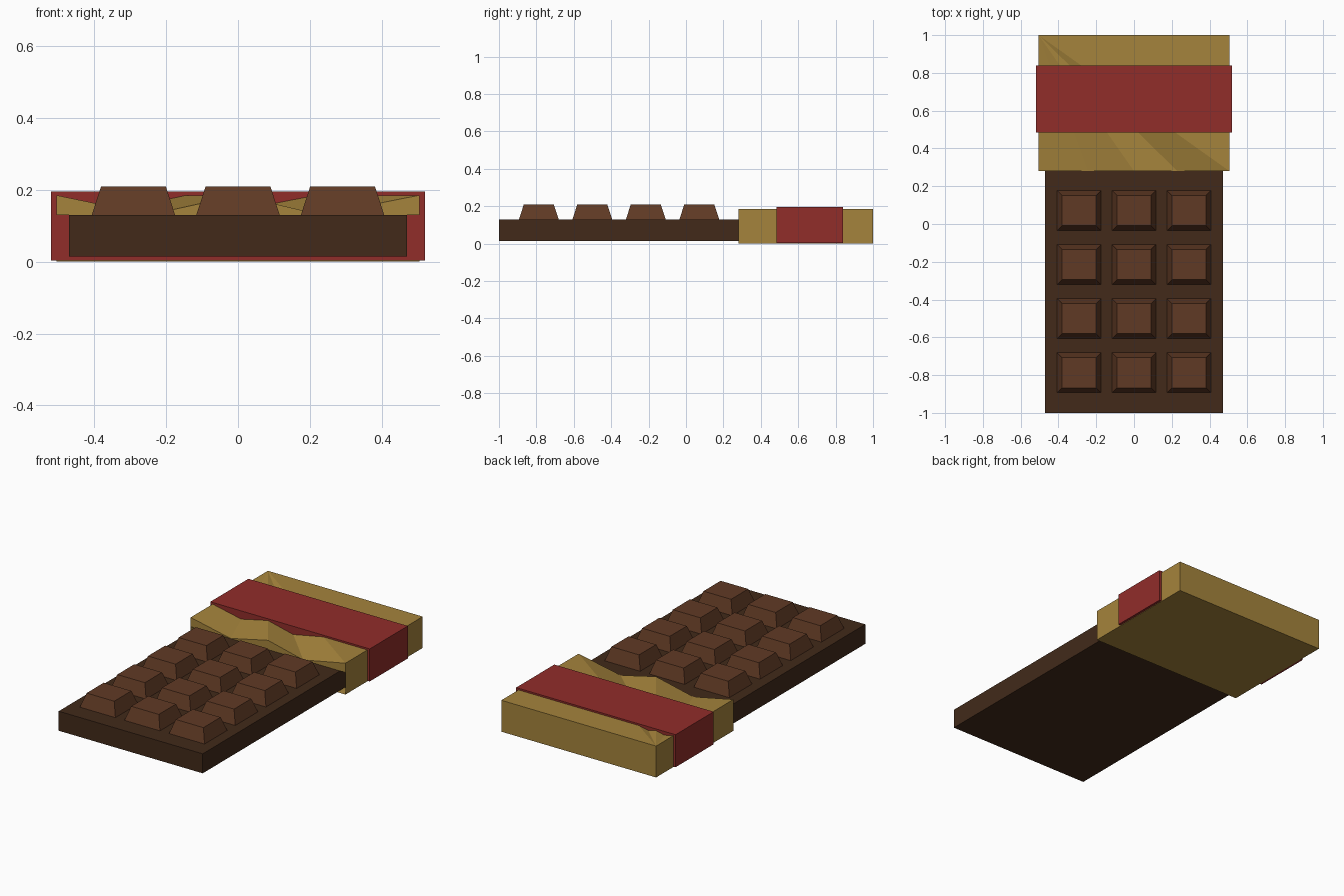
import bpy, bmesh

if "Cube" in bpy.data.objects:
    bpy.data.objects.remove(bpy.data.objects["Cube"])


def material(name, color):
    m = bpy.data.materials.new(name)
    m.diffuse_color = (*color, 1)
    m.use_nodes = True
    m.node_tree.nodes["Principled BSDF"].inputs["Base Color"].default_value = m.diffuse_color
    return m


def finish(name, bm, mat):
    me = bpy.data.meshes.new(name)
    bm.to_mesh(me)
    bm.free()
    ob = bpy.data.objects.new(name, me)
    me.materials.append(mat)
    bpy.context.collection.objects.link(ob)
    return ob


def frustum(bm, cx, cy, z0, z1, base, top):
    """Box with half sizes base at z0 and top at z1."""
    def ring(half, z):
        return [bm.verts.new((cx + sx * half[0], cy + sy * half[1], z))
                for sx, sy in ((-1, -1), (1, -1), (1, 1), (-1, 1))]
    a, b = ring(base, z0), ring(top, z1)
    bm.faces.new(a[::-1])
    bm.faces.new(b)
    for i in range(4):
        j = (i + 1) % 4
        bm.faces.new((a[i], a[j], b[j], b[i]))


def box(name, x, y0, y1, z0, z1, mat):
    bm = bmesh.new()
    half = (x, (y1 - y0) / 2)
    frustum(bm, 0, (y0 + y1) / 2, z0, z1, half, half)
    return finish(name, bm, mat)


dark = material("dark_chocolate", (0.054, 0.023, 0.010))
brown = material("brown_chocolate", (0.117, 0.042, 0.018))
gold = material("gold_foil", (0.376, 0.230, 0.045))
red = material("red_paper", (0.283, 0.026, 0.023))

# Chocolate slab, running into the wrapper
box("chocolate_slab", 0.47, -1.0, 0.95, 0.015, 0.13, dark)

# Three by four raised pieces
for col in range(3):
    for row in range(4):
        bm = bmesh.new()
        frustum(bm, (col - 1) * 0.291, -0.787 + row * 0.286, 0.13, 0.21,
                (0.116, 0.106), (0.09, 0.08))
        finish(f"chocolate_piece_{col}_{row}", bm, brown)

# Foil sleeve: open front under a torn zigzag lip
X, F, B, H, LIP = 0.505, 0.28, 1.0, 0.185, 0.13
bm = bmesh.new()
v = lambda *co: bm.verts.new(co)
zigzag = [(-X, H), (-0.245, 0.131), (0, H), (0.23, 0.131), (X, H)]
edge = [v(x, F, z) for x, z in zigzag]
lip = [v(x, F, LIP) for x, z in zigzag]
back_l, back_r = v(-X, B, H), v(X, B, H)
fl, fr, bl, br = v(-X, F, 0), v(X, F, 0), v(-X, B, 0), v(X, B, 0)
for i in range(4):
    bm.faces.new((lip[i], lip[i + 1], edge[i + 1], edge[i]))
    bm.faces.new((back_l, edge[i], edge[i + 1]))
bm.faces.new((back_l, edge[4], back_r))
bm.faces.new((fl, lip[0], edge[0], back_l, bl))
bm.faces.new((fr, br, back_r, edge[4], lip[4]))
bm.faces.new((br, bl, back_l, back_r))
bm.faces.new((fl, bl, br, fr))
finish("foil_sleeve", bm, gold)

# Red paper band around the foil
box("paper_band", 0.52, 0.485, 0.84, 0.003, 0.195, red)
